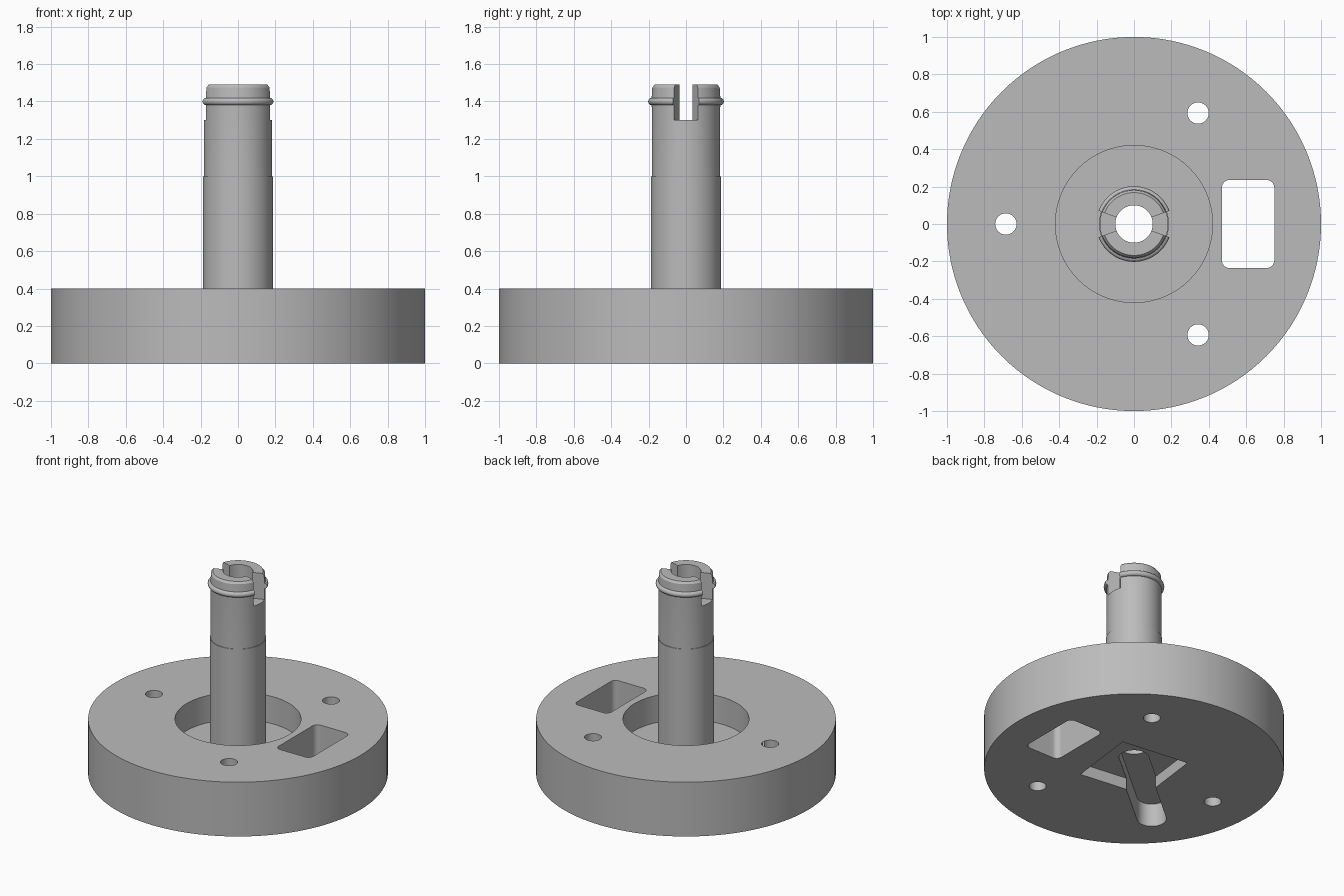
import bpy, bmesh
from math import sin, cos, pi, radians

cube = bpy.data.objects.get("Cube")
if cube:
    bpy.data.objects.remove(cube, do_unlink=True)

grey = bpy.data.materials.new("plain grey")
grey.use_nodes = True
colour = (0.5, 0.5, 0.5, 1)
grey.diffuse_color = colour
grey.node_tree.nodes["Principled BSDF"].inputs["Base Color"].default_value = colour


def make_object(name, bm):
    bmesh.ops.recalc_face_normals(bm, faces=bm.faces)
    mesh = bpy.data.meshes.new(name)
    bm.to_mesh(mesh)
    bm.free()
    mesh.materials.append(grey)
    obj = bpy.data.objects.new(name, mesh)
    bpy.context.collection.objects.link(obj)
    return obj


def lathe(name, profile, steps=128):
    """Spin a closed (radius, height) loop around the z axis."""
    bm = bmesh.new()
    rings = [[bm.verts.new((r * cos(2 * pi * i / steps), r * sin(2 * pi * i / steps), z))
              for r, z in profile] for i in range(steps)]
    n = len(profile)
    for i in range(steps):
        a, b = rings[i], rings[(i + 1) % steps]
        for j in range(n):
            k = (j + 1) % n
            bm.faces.new((a[j], b[j], b[k], a[k]))
    return make_object(name, bm)


def prism(name, outline, low, high):
    """Extrude a flat outline between two heights."""
    bm = bmesh.new()
    face = bm.faces.new([bm.verts.new((x, y, low)) for x, y in outline])
    top = bmesh.ops.extrude_face_region(bm, geom=[face])["geom"]
    bmesh.ops.translate(bm, vec=(0, 0, high - low),
                        verts=[v for v in top if isinstance(v, bmesh.types.BMVert)])
    return make_object(name, bm)


def arc(x, y, r, start, end, steps):
    return [(x + r * cos(radians(start + (end - start) * i / steps)),
             y + r * sin(radians(start + (end - start) * i / steps)))
            for i in range(steps + 1)]


def circle(x, y, r, steps=32):
    return arc(x, y, r, 0, 360, steps)[:-1]


def cut(obj, cutter):
    cutter.hide_render = True
    mod = obj.modifiers.new("cut", "BOOLEAN")
    mod.operation = "DIFFERENCE"
    mod.solver = "EXACT"
    mod.object = cutter
    bpy.context.view_layer.objects.active = obj
    bpy.ops.object.modifier_apply(modifier=mod.name)
    bpy.data.objects.remove(cutter, do_unlink=True)


# Disc with a round recess and a central bore
floor = 0.2
base = lathe("base_disc", [(0.1, 0), (1, 0), (1, 0.4), (0.42, 0.4), (0.42, floor), (0.1, floor)])

# Three screw holes
for angle in (60, 180, 300):
    a = radians(angle)
    cut(base, prism("hole_cutter", circle(0.685 * cos(a), 0.685 * sin(a), 0.057), -0.1, 0.5))

# Rounded rectangular window
window = []
for x, y, start in ((0.71, 0.195, 0), (0.51, 0.195, 90), (0.51, -0.195, 180), (0.71, -0.195, 270)):
    window += arc(x, y, 0.04, start, start + 90, 8)
cut(base, prism("window_cutter", window, -0.1, 0.5))

# Square pocket and long round-ended groove in the underside
cut(base, prism("pocket_cutter", arc(0, 0, 0.365, 38, 308, 3), -0.1, 0.085))
turn = 220
end = (0.68 * cos(radians(turn)), 0.68 * sin(radians(turn)))
groove = arc(*end, 0.098, turn - 90, turn + 90, 24) + arc(0, 0, 0.098, turn + 90, turn + 270, 24)
cut(base, prism("groove_cutter", groove, -0.1, 0.17))

# Hollow shaft with a snap ridge and a chamfered tip
ridge = arc(0.182, 1.4, 0.02, -85, 85, 14)
shaft = lathe("shaft", [(0.1, floor), (0.187, floor), (0.187, 1), (0.183, 1), (0.183, 1.37)]
              + ridge + [(0.18, 1.475), (0.168, 1.49), (0.1, 1.49)])

# Wedge-shaped notches through both sides of the tip
for side in (0, 180):
    wedge = [(0, 0)] + arc(0, 0, 0.3, side - 20.5, side + 20.5, 1)
    cut(shaft, prism("notch_cutter", wedge, 1.3, 1.6))

# Smooth round walls, sharp rims
bpy.ops.object.select_all(action="DESELECT")
for obj in (base, shaft):
    obj.select_set(True)
bpy.context.view_layer.objects.active = base
bpy.ops.object.shade_smooth_by_angle(angle=radians(30))
